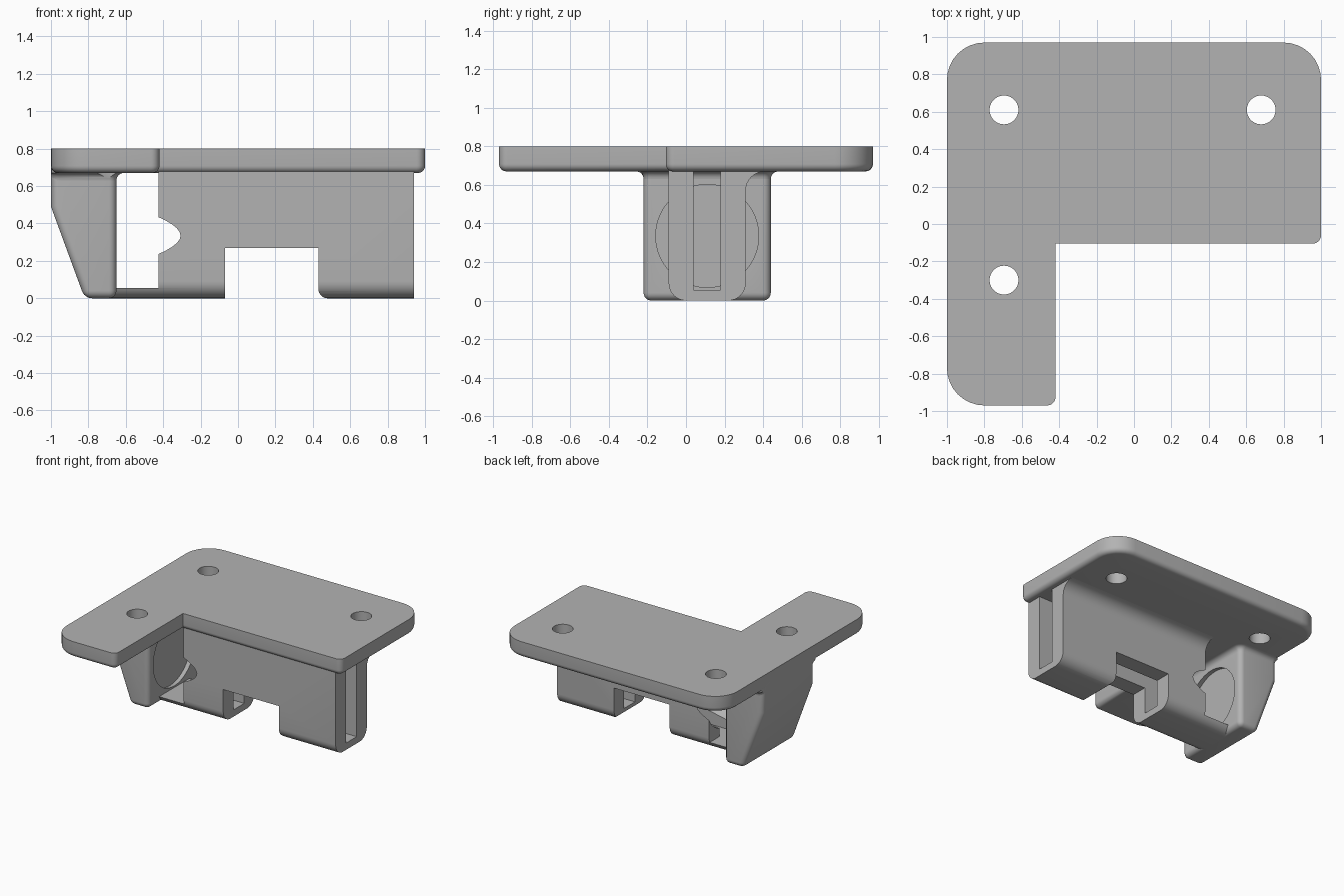
import bpy, bmesh
from math import sin, cos, pi, radians
from mathutils import Vector, Matrix

default = bpy.data.objects.get("Cube")
if default:
    bpy.data.objects.remove(default, do_unlink=True)

grey = bpy.data.materials.new("plain grey")
grey.use_nodes = True
colour = (0.45, 0.45, 0.45, 1)
grey.diffuse_color = colour
grey.node_tree.nodes["Principled BSDF"].inputs["Base Color"].default_value = colour


def rounded(corners, seg=8):
    """Outline from (a, b, radius) corners, each rounded by a tangent arc."""
    out = []
    n = len(corners)
    for i, (a, b, r) in enumerate(corners):
        p = Vector((a, b))
        if r == 0:
            out.append(p)
            continue
        u = (Vector(corners[i - 1][:2]) - p).normalized()
        v = (Vector(corners[(i + 1) % n][:2]) - p).normalized()
        half = u.angle(v) / 2
        centre = p + (u + v).normalized() * (r / sin(half))
        start = p + u * (r / (sin(half) / cos(half))) - centre
        end = p + v * (r / (sin(half) / cos(half))) - centre
        sweep = pi - 2 * half
        for k in range(seg + 1):
            t = k / seg
            arc = start * sin((1 - t) * sweep) + end * sin(t * sweep)
            out.append(centre + arc / sin(sweep))
    return out


def loft(rings):
    """Closed solid through rings of equal point count."""
    bm = bmesh.new()
    loops = [[bm.verts.new(p) for p in ring] for ring in rings]
    n = len(loops[0])
    for lo, hi in zip(loops, loops[1:]):
        for i in range(n):
            j = (i + 1) % n
            bm.faces.new((lo[i], lo[j], hi[j], hi[i]))
    bm.faces.new(loops[0])
    bm.faces.new(loops[-1])
    bmesh.ops.recalc_face_normals(bm, faces=bm.faces)
    return bm


def prism(corners, axis, lo, hi):
    place = {"x": lambda p, d: (d, p.x, p.y),
             "y": lambda p, d: (p.x, d, p.y),
             "z": lambda p, d: (p.x, p.y, d)}[axis]
    outline = rounded(corners)
    return loft([[place(p, d) for p in outline] for d in (lo, hi)])


def box(x0, x1, y0, y1, z0, z1):
    return prism([(x0, y0, 0), (x1, y0, 0), (x1, y1, 0), (x0, y1, 0)], "z", z0, z1)


def bevel(bm, rule, width):
    edges = [e for e in bm.edges if rule(*(v.co for v in e.verts))]
    bmesh.ops.bevel(bm, geom=edges, offset=width, segments=6, profile=0.5,
                    affect="EDGES", clamp_overlap=False)


def add(name, bm):
    mesh = bpy.data.meshes.new(name)
    bm.to_mesh(mesh)
    bm.free()
    mesh.materials.append(grey)
    obj = bpy.data.objects.new(name, mesh)
    bpy.context.collection.objects.link(obj)
    return obj


def cut(obj, bm):
    cutter = add("cutter", bm)
    cutter.hide_render = True
    mod = obj.modifiers.new("cut", "BOOLEAN")
    mod.operation = "DIFFERENCE"
    mod.solver = "EXACT"
    mod.object = cutter
    bpy.context.view_layer.objects.active = obj
    bpy.ops.object.modifier_apply(modifier=mod.name)
    bpy.data.objects.remove(cutter, do_unlink=True)


def cylinder(r0, r1, length, matrix):
    bm = bmesh.new()
    bmesh.ops.create_cone(bm, cap_ends=True, segments=64, radius1=r0, radius2=r1,
                          depth=length, matrix=matrix)
    return bm


UNDER = 0.67   # underside of the plate
MID_Y = 0.11   # centre line of the body


def taper_cutter():
    place = Matrix.Translation((-0.445, MID_Y, 0.335)) @ Matrix.Rotation(pi / 2, 4, "Y")
    return cylinder(0.275, 0.179, 0.49, place)


# L-shaped mounting plate with a rounded lower rim
bm = prism([(-1, -0.97, 0.2), (-0.42, -0.97, 0.045), (-0.42, -0.105, 0),
            (1, -0.105, 0.045), (1, 0.97, 0.2), (-1, 0.97, 0.2)], "z", UNDER, 0.8)
bevel(bm, lambda a, b: max(a.z, b.z) < UNDER + 0.01, 0.038)
plate = add("mounting_plate", bm)

# Slotted body with rounded bottom and a fillet into the plate at the back
body = add("slotted_body", prism(
    [(-0.09, 0, 0.09), (0.31, 0, 0.09), (0.31, UNDER, 0.1),
     (0.41, UNDER, 0), (0.41, 0.7, 0), (-0.09, 0.7, 0)], "x", -0.69, 0.94))
cut(body, box(-0.8, -0.425, -0.5, 0.7, 0.055, 0.9))
cut(body, box(-0.8, 1.1, 0.04, 0.18, 0.055, 0.9))
cut(body, prism([(-0.07, -0.1, 0), (0.485, -0.1, 0), (0.485, -0.0005, 0),
                 (0.43, -0.0005, 0.05), (0.43, 0.27, 0), (-0.07, 0.27, 0)],
                "y", -0.5, 0.7))
cut(body, taper_cutter())

# End wall with sloping outer face and softened edges
bm = prism([(-1, 0.72, 0), (-1, 0.49, 0), (-0.82, 0, 0),
            (-0.65, 0, 0), (-0.65, 0.72, 0)], "y", -0.22, 0.44)
bevel(bm, lambda a, b: min(a.z, b.z) < 0.48 and (a + b).z < 1 or
      (a.y == b.y and min(a.z, b.z) < 0.6 and abs(a.z - b.z) > 0.1), 0.04)
wall = add("end_wall", bm)
cut(wall, taper_cutter())

# Fillet flaring from the end wall into the plate
rings = []
for k in range(8):
    t = min(k, 6) / 6 * pi / 2
    o = 0.04 * (1 - cos(t))
    z = UNDER - 0.04 + 0.04 * sin(t) if k < 7 else 0.7
    outline = rounded([(-0.998, -0.22 - o, 0.04), (-0.65 + o, -0.22 - o, 0.04 + o),
                       (-0.65 + o, 0.44 + o, 0.04 + o), (-0.998, 0.44 + o, 0.04)])
    rings.append([(p.x, p.y, z) for p in outline])
fillet = add("wall_fillet", loft(rings))

# Screw holes
for x, y in ((-0.695, 0.61), (0.68, 0.61), (-0.695, -0.3)):
    cut(plate, cylinder(0.077, 0.077, 0.6, Matrix.Translation((x, y, 0.8))))
cut(fillet, cylinder(0.077, 0.077, 0.6, Matrix.Translation((-0.695, -0.3, 0.8))))

# Smooth rounded areas, crisp edges
for obj in (plate, body, wall, fillet):
    bpy.ops.object.select_all(action="DESELECT")
    obj.select_set(True)
    bpy.context.view_layer.objects.active = obj
    bpy.ops.object.shade_smooth_by_angle(angle=radians(32))
